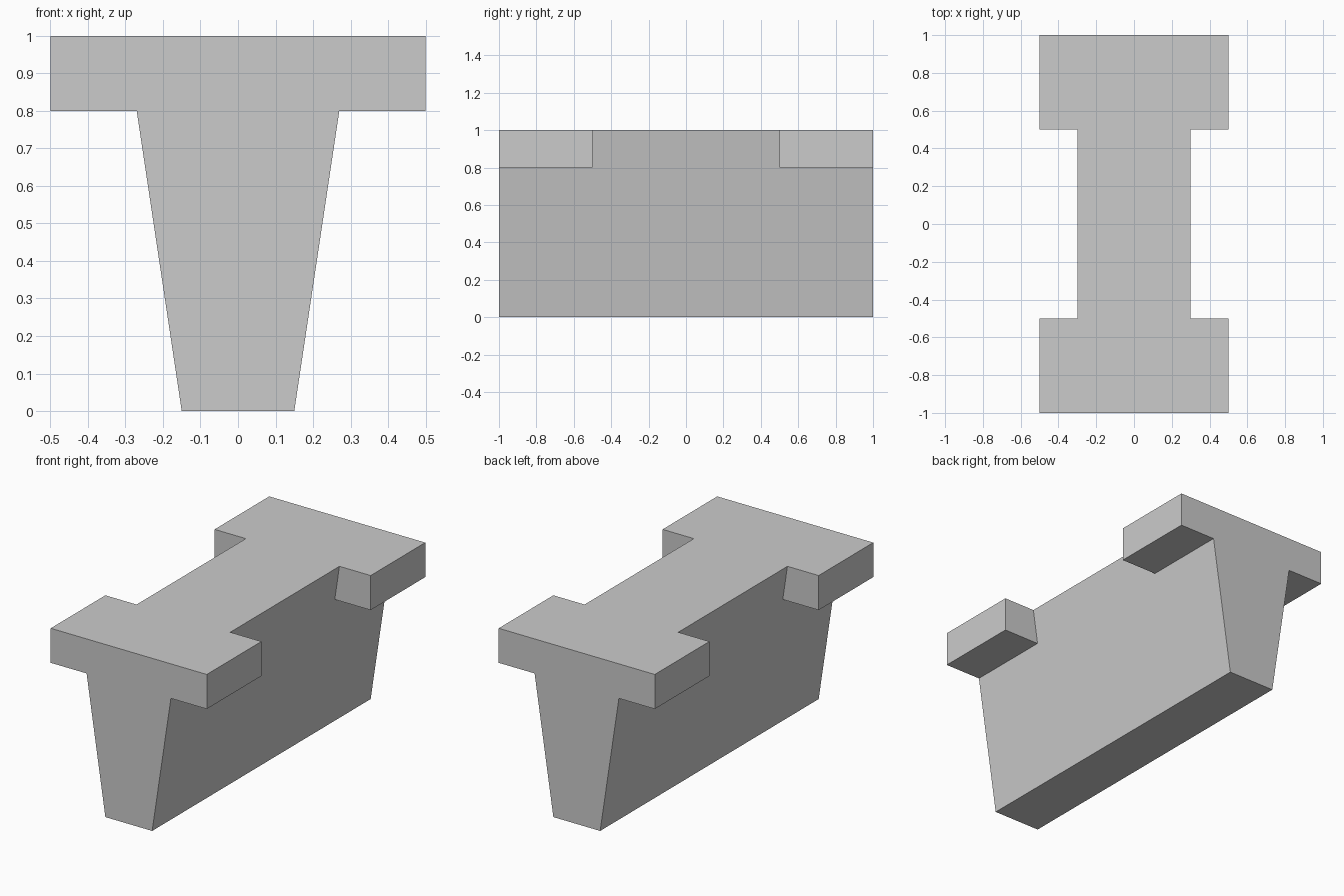
import bpy
import bmesh

if "Cube" in bpy.data.objects:
    bpy.data.objects.remove(bpy.data.objects["Cube"])


def extrude_profile(name, profile, y0, y1):
    """Solid made from an (x, z) profile swept along y."""
    bm = bmesh.new()
    face = bm.faces.new([bm.verts.new((x, y0, z)) for x, z in profile])
    swept = bmesh.ops.extrude_face_region(bm, geom=[face])["geom"]
    verts = [g for g in swept if isinstance(g, bmesh.types.BMVert)]
    bmesh.ops.translate(bm, verts=verts, vec=(0, y1 - y0, 0))
    bmesh.ops.recalc_face_normals(bm, faces=bm.faces)
    mesh = bpy.data.meshes.new(name)
    bm.to_mesh(mesh)
    bm.free()
    obj = bpy.data.objects.new(name, mesh)
    bpy.context.collection.objects.link(obj)
    return obj


# Tapered main beam
extrude_profile("tapered_beam", [(-0.15, 0), (0.15, 0), (0.3, 1), (-0.3, 1)], -1, 1)

# Four corner lugs, inner ends flush with the sloping beam sides
lugs = extrude_profile("corner_lugs", [(0.27, 0.8), (0.5, 0.8), (0.5, 1), (0.3, 1)], -1, -0.5)
mirror = lugs.modifiers.new("mirror", "MIRROR")
mirror.use_axis = (True, True, False)
mirror.use_mirror_merge = False
